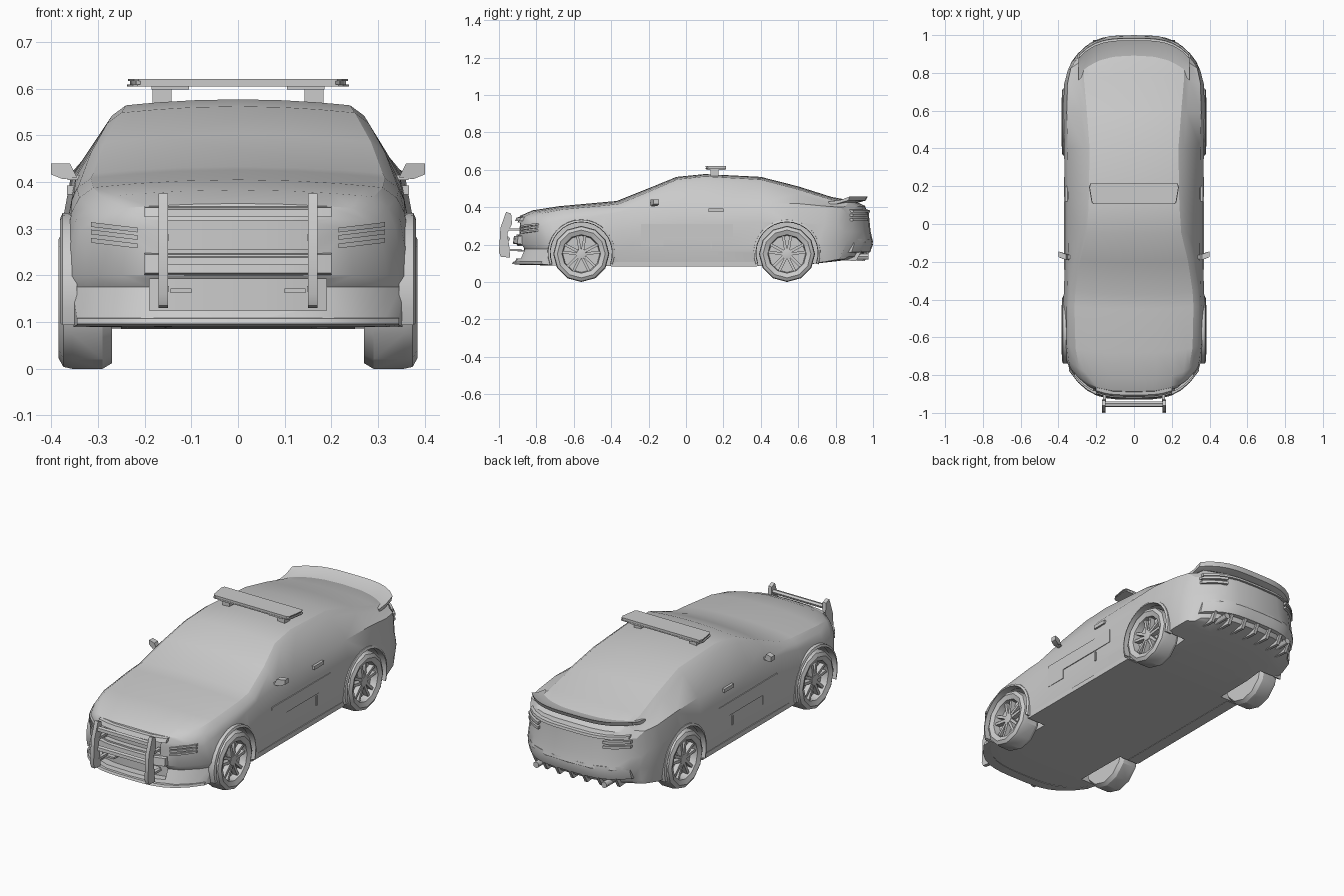
import bpy, bmesh
from math import sin, cos, pi, radians

if "Cube" in bpy.data.objects:
    bpy.data.objects.remove(bpy.data.objects["Cube"])


def make(name, verts, faces, angle=30):
    me = bpy.data.meshes.new(name)
    me.from_pydata(verts, [], faces)
    bm = bmesh.new()
    bm.from_mesh(me)
    bmesh.ops.remove_doubles(bm, verts=bm.verts, dist=1e-5)
    bmesh.ops.recalc_face_normals(bm, faces=bm.faces)
    bm.to_mesh(me)
    bm.free()
    ob = bpy.data.objects.new(name, me)
    bpy.context.collection.objects.link(ob)
    smooth(ob, angle)
    return ob


def smooth(ob, angle=30):
    bpy.ops.object.select_all(action='DESELECT')
    ob.select_set(True)
    bpy.context.view_layer.objects.active = ob
    bpy.ops.object.shade_smooth_by_angle(angle=radians(angle))


def sweep(name, prof, x0, x1, n=1, bow=0.0, ref=0.355, rise=0.0):
    """Extrude a (y, z) profile along x, bending it backwards or forwards with |x|."""
    verts, faces, m = [], [], len(prof)
    for i in range(n + 1):
        x = x0 + (x1 - x0) * i / n
        dy = bow * (abs(x) / ref) ** 3.5
        verts += [(x, y + dy, z + rise * abs(x - x0)) for y, z in prof]
    for i in range(n):
        for j in range(m):
            a, b = i * m + j, i * m + (j + 1) % m
            faces.append((a, b, b + m, a + m))
    faces += [tuple(range(m)), tuple(range(n * m, n * m + m))]
    return make(name, verts, faces)


def rect(y0, y1, z0, z1):
    return [(y0, z0), (y1, z0), (y1, z1), (y0, z1)]


def lathe(name, prof, cy, cz, n, side=1, a0=0.0, a1=2 * pi, closed=False):
    """Revolve a (radius, x) profile about an x-parallel axis."""
    full = abs(a1 - a0 - 2 * pi) < 1e-6
    m, cnt = len(prof), n if full else n + 1
    verts, faces = [], []
    for i in range(cnt):
        a = a0 + (a1 - a0) * i / n
        verts += [(side * x, cy + r * cos(a), cz + r * sin(a)) for r, x in prof]
    for i in range(n):
        k = (i + 1) % cnt
        for j in range(m if closed else m - 1):
            l = (j + 1) % m
            faces.append((i * m + j, i * m + l, k * m + l, k * m + j))
    if not full:
        faces += [tuple(range(m)), tuple(range(n * m, n * m + m))]
    return make(name, verts, faces)


# Body stations: y, bow, half width, bottom z, belt z, top half width, top z, crown
STATIONS = [
    (-.905, .17, .355, .095, .30, .27, .342, .012),
    (-.82, .12, .365, .090, .32, .29, .368, .015),
    (-.68, .05, .375, .088, .335, .31, .388, .017),
    (-.45, .02, .375, .086, .36, .315, .408, .018),
    (-.37, .03, .370, .085, .375, .31, .418, .015),
    (-.20, .02, .367, .085, .395, .285, .485, .016),
    (-.05, .01, .366, .085, .41, .25, .548, .014),
    (.10, 0, .366, .085, .415, .24, .564, .013),
    (.40, 0, .370, .085, .42, .235, .547, .015),
    (.60, -.01, .375, .088, .42, .25, .495, .016),
    (.78, -.04, .370, .108, .405, .265, .442, .012),
    (.90, -.09, .352, .122, .40, .265, .425, .008),
    (.985, -.14, .330, .135, .37, .25, .402, .005)]
FRONT_OFF = [-.015, .018, 0, 0, .005, .018]
REAR_OFF = [-.03, .015, .002, -.008, -.018, -.028]
TS = [.9, .7, .4, 0, -.4, -.7, -.9]


def build_body():
    verts, faces, rings, ends = [], [], [], {}

    def add(s, off, x, z):
        verts.append((x, s[0] + off + s[1] * (abs(x) / s[2]) ** 3.5, z))
        return len(verts) - 1

    last = len(STATIONS) - 1
    for i, s in enumerate(STATIONS):
        _, _, w, zb, belt, xt, zt, crown = s
        off = FRONT_OFF if i == 0 else REAR_OFF if i == last else [0] * 6
        prof = [(.965 * w, zb), (w, zb + .08), (w, belt - .1),
                (.95 * w, belt), (xt + .03, zt - .022), (xt, zt)]
        right = [add(s, off[k], x, z) for k, (x, z) in enumerate(prof)]
        top = [add(s, off[5], xt * t, zt + crown * (1 - t * t)) for t in TS]
        left = [add(s, off[k], -x, z) for k, (x, z) in enumerate(prof)]
        bottom = [add(s, off[0], .965 * w * t, zb) for t in TS]
        rings.append(right + top + left[::-1] + bottom[::-1])
        if i in (0, last):
            rows = []
            for k, (x, z) in enumerate(prof):
                mid = bottom if k == 0 else top if k == 5 else \
                    [add(s, off[k], x * t, z) for t in TS]
                rows.append([right[k]] + mid + [left[k]])
            for a, b in zip(rows, rows[1:]):
                faces += [(a[j], a[j + 1], b[j + 1], b[j]) for j in range(len(a) - 1)]
    for a, b in zip(rings, rings[1:]):
        n = len(a)
        faces += [(a[j], a[(j + 1) % n], b[(j + 1) % n], b[j]) for j in range(n)]
    return make("body", verts, faces)


body = build_body()
WHEELS = [(y, s) for y in (-.56, .54) for s in (-1, 1)]

# Cut wheel wells and the two front intakes
cutters = [lathe("well_cutter", [(0, .25), (.168, .25), (.168, .5), (0, .5)], y, .155, 24, s)
           for y, s in WHEELS]
cutters.append(sweep("grille_cutter", rect(-1, -.875, .255, .318), -.165, .165, 6, .17))
cutters.append(sweep("intake_cutter", rect(-1, -.865, .125, .192), -.19, .19, 6, .17))
for c in cutters:
    mod = body.modifiers.new("cut", 'BOOLEAN')
    mod.operation, mod.solver, mod.object = 'DIFFERENCE', 'EXACT', c
    bpy.context.view_layer.objects.active = body
    bpy.ops.object.modifier_apply(modifier=mod.name)
    bpy.data.objects.remove(c)
smooth(body, 28)

# Wheels with five twin spokes, plus arch lips
for y, s in WHEELS:
    lathe("tyre", [(.098, .335), (.103, .374), (.128, .384), (.146, .374), (.15, .355),
                   (.15, .29), (.138, .27), (0, .27)], y, .15, 12, s, pi / 2, 2.5 * pi)
    lathe("rim_back", [(0, .338), (.104, .338)], y, .15, 20, s)
    lathe("hub", [(.03, .335), (.026, .366), (0, .37)], y, .15, 10, s)
    verts, faces = [], []
    for i in range(5):
        for d in (-1, 1):
            a, e = pi / 2 + i * 2 * pi / 5, len(verts)
            for r, q, h in ((.015, .006, .008), (.106, .022, .007)):
                for o, x in ((-h, .336), (h, .336), (h, .364), (-h, .364)):
                    t = d * q + o
                    verts.append((s * x, y + r * cos(a) - t * sin(a),
                                  .15 + r * sin(a) + t * cos(a)))
            faces += [tuple(e + v for v in f) for f in (
                (0, 1, 2, 3), (4, 5, 6, 7), (0, 1, 5, 4), (1, 2, 6, 5), (2, 3, 7, 6), (3, 0, 4, 7))]
    make("spokes", verts, faces)
    lathe("arch_lip", [(.164, .345), (.180, .345), (.178, .376), (.166, .381)], y, .155, 18, s,
          radians(-20), radians(200), True)

# Front fascia: splitter, hood edge, bumper bar, grille lip
sweep("splitter", [(-.93, .096), (-.87, .09), (-.87, .112), (-.925, .108)], -.345, .345, 14, .17)
sweep("hood_edge", [(-.915, .325), (-.87, .325), (-.87, .35), (-.905, .345)], -.2, .2, 8, .17)
sweep("bumper_bar", [(-.925, .205), (-.88, .198), (-.88, .25), (-.92, .245)], -.2, .2, 8, .17)

# Push bar
for s in (-1, 1):
    sweep("push_bar_upright", [(-.94, .13), (-.99, .135), (-1, .16), (-.992, .29), (-.962, .375),
                               (-.935, .365), (-.93, .31), (-.955, .26), (-.945, .19)],
          s * .15, s * .17)
    for z in (.165, .275):
        sweep("push_bar_bracket", rect(-.96, -.88, z, z + .012), s * .148, s * .165)
    sweep("fog_light", rect(-.90, -.86, .162, .172), s * .1, s * .145)
for z in (.222, .325):
    sweep("push_bar_rail", [(-.968, z), (-.945, z), (-.94, z + .012), (-.95, z + .02),
                            (-.966, z + .016)], -.155, .155)

# Lamps, mirrors and door fittings on both sides
for s in (-1, 1):
    for z in (.258, .276, .292):
        sweep("headlight", rect(-.914, -.88, z, z + .010), s * .215, s * .315, 5, .17, rise=.12)
    for z in (.325, .35):
        sweep("tail_light", rect(.95, .994, z, z + .014), s * .19, s * .30, 5, -.14, .33)
    sweep("mirror_arm", rect(-.185, -.165, .404, .415), s * .32, s * .365)
    verts = [(s * x, y + dy, z) for y, d in ((-.19, 0), (-.16, .003))
             for x, z, dy in ((.345 + d, .41, 0), (.375, .406, .005), (.4, .416, .015),
                              (.4, .44, .015), (.36, .44, 0))]
    make("mirror", verts, [(0, 1, 2, 3, 4), (9, 8, 7, 6, 5)] +
         [(i, (i + 1) % 5, 5 + (i + 1) % 5, 5 + i) for i in range(5)])
    sweep("door_handle", rect(.12, .20, .373, .392), s * .345, s * .366)
    sweep("door_panel", rect(-.12, .25, .24, .31), s * .36, s * .3705)
    sweep("fender_panel", rect(-.24, -.12, .19, .31), s * .36, s * .3695)
    sweep("door_latch", rect(.13, .14, .18, .23), s * .36, s * .371)
    sweep("sill", rect(-.40, .38, .083, .108), s * .30, s * .362)

# Roof light bar on two feet
OUTLINE = [(-.225, .115), (-.215, .105), (.215, .105), (.225, .115),
           (.238, .195), (.232, .215), (-.232, .215), (-.238, .195)]
for name, k, z0, z1 in (("light_bar_base", 1, .604, .609), ("light_bar_lens", .97, .609, .616),
                        ("light_bar_cap", .99, .616, .621)):
    verts = [(x * k, .16 + (y - .16) * k, z) for z in (z0, z1) for x, y in OUTLINE]
    make(name, verts, [tuple(range(8)), tuple(range(8, 16))] +
         [(i, (i + 1) % 8, 8 + (i + 1) % 8, 8 + i) for i in range(8)])
for s in (-1, 1):
    sweep("light_bar_foot", rect(.13, .175, .56, .606), s * .142, s * .183)
    sweep("light_bar_bracket", rect(.11, .21, .598, .605), s * .105, s * .185)

# Tail: spoiler, dark strip, diffuser fins, exhausts
sweep("spoiler", [(.855, .43), (.92, .438), (.972, .458), (.962, .436), (.90, .418), (.86, .415)],
      -.295, .295, 14, -.14, .33)
sweep("tail_strip", [(.94, .372), (.985, .372), (.982, .385), (.94, .39)], -.29, .29, 14, -.14, .33)
sweep("rear_bumper", [(.93, .15), (.985, .16), (.999, .2), (.995, .23), (.93, .23)],
      -.30, .30, 14, -.14, .33)
for i in range(7):
    x = -.24 + i * .08
    dy = -.14 * (abs(x) / .33) ** 3.5
    sweep("diffuser_fin", [(.84 + dy, .118), (.955 + dy, .112), (.985 + dy, .165), (.9 + dy, .16)],
          x - .008, x + .008)
for s in (-1, 1):
    bpy.ops.mesh.primitive_cylinder_add(vertices=12, radius=.016, depth=.09,
                                        location=(s * .2, .93, .135), rotation=(pi / 2, 0, 0))
    bpy.context.object.name = "exhaust"
    smooth(bpy.context.object)
